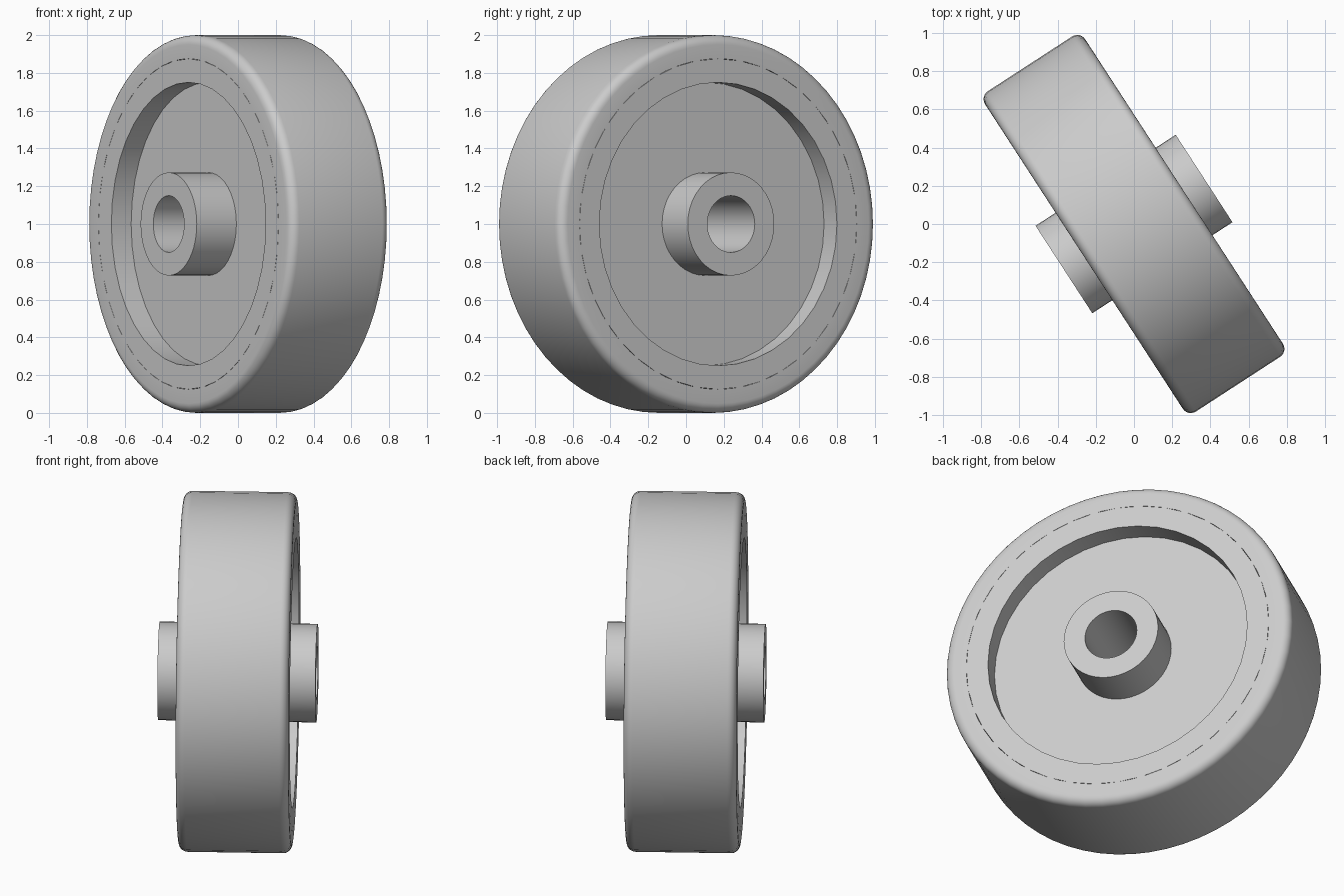
import bpy
import bmesh
from math import cos, sin, pi, radians
from mathutils import Matrix, Vector

cube = bpy.data.objects.get("Cube")
if cube:
    bpy.data.objects.remove(cube, do_unlink=True)

TURN = radians(33)      # heading of the axle
HALF_WIDTH = 0.3125     # tyre half width
SEAT = 0.875            # radius where tyre meets rim
FILLET = 0.05

grey = bpy.data.materials.new("plain grey")
grey.use_nodes = True
colour = (0.6, 0.6, 0.6, 1)
grey.diffuse_color = colour
grey.node_tree.nodes["Principled BSDF"].inputs["Base Color"].default_value = colour


def lathe(name, half_profile, segments):
    """Revolve a (radius, axial) half profile, mirrored across the wheel plane, about the axle."""
    outline = half_profile + [(r, -a) for r, a in reversed(half_profile)]
    bm = bmesh.new()
    rings = []
    for i in range(segments):
        t = 2 * pi * i / segments
        rings.append([bm.verts.new((a, r * sin(t), r * cos(t))) for r, a in outline])
    n = len(outline)
    for i, ring in enumerate(rings):
        after = rings[(i + 1) % segments]
        for j in range(n):
            k = (j + 1) % n
            bm.faces.new((ring[j], ring[k], after[k], after[j]))
    bmesh.ops.recalc_face_normals(bm, faces=bm.faces)
    bm.transform(Matrix.Translation(Vector((0, 0, 1))) @ Matrix.Rotation(TURN, 4, "Z"))
    mesh = bpy.data.meshes.new(name)
    bm.to_mesh(mesh)
    bm.free()
    mesh.materials.append(grey)
    obj = bpy.data.objects.new(name, mesh)
    bpy.context.collection.objects.link(obj)
    bpy.ops.object.select_all(action="DESELECT")
    obj.select_set(True)
    bpy.context.view_layer.objects.active = obj
    bpy.ops.object.shade_smooth_by_angle(angle=radians(30))
    return obj


# Tyre with rounded shoulders
shoulder = [(1 - FILLET + FILLET * sin(t), HALF_WIDTH - FILLET + FILLET * cos(t))
            for t in (pi / 2 * i / 6 for i in range(7))]
lathe("tyre", [(SEAT, HALF_WIDTH)] + shoulder, 64)

# Rim band, recessed web and bored hub in one turned piece
lathe("rim_and_hub", [
    (0.15, 0.4375), (0.273, 0.4375),
    (0.273, 0.1875), (0.75, 0.1875),
    (0.75, HALF_WIDTH), (SEAT, HALF_WIDTH),
], 40)
